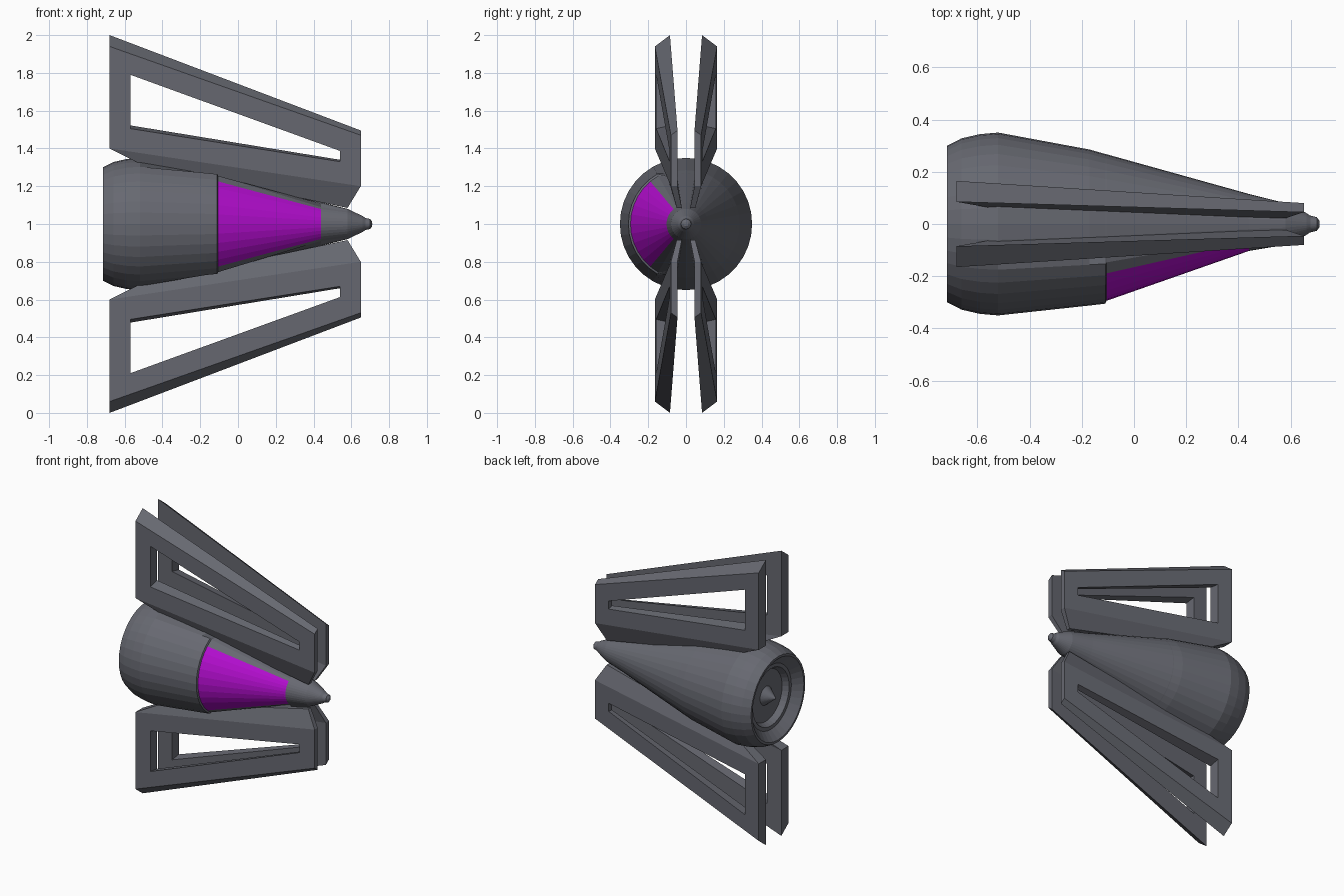
import bpy, bmesh, math

if "Cube" in bpy.data.objects:
    bpy.data.objects.remove(bpy.data.objects["Cube"])


def material(name, rgb):
    m = bpy.data.materials.new(name)
    m.diffuse_color = (*rgb, 1)
    m.use_nodes = True
    m.node_tree.nodes["Principled BSDF"].inputs["Base Color"].default_value = m.diffuse_color
    return m


GREY = material("hull grey", (0.135, 0.14, 0.165))
MAGENTA = material("window magenta", (0.45, 0.004, 0.62))


def finish(bm, name, mats):
    bmesh.ops.recalc_face_normals(bm, faces=bm.faces[:])
    me = bpy.data.meshes.new(name)
    bm.to_mesh(me)
    bm.free()
    for m in mats:
        me.materials.append(m)
    ob = bpy.data.objects.new(name, me)
    bpy.context.collection.objects.link(ob)
    return ob


# Hull: lathe about the x axis; x, radius at the back, radius on the window side
PROFILE = [
    (-0.70, 0.0, 0.0), (-0.62, 0.065, 0.065), (-0.62, 0.18, 0.18),
    (-0.66, 0.20, 0.20), (-0.66, 0.225, 0.225), (-0.715, 0.285, 0.285),
    (-0.715, 0.30, 0.30), (-0.66, 0.328, 0.328), (-0.59, 0.344, 0.344),
    (-0.52, 0.35, 0.35), (-0.17, 0.285, 0.312), (-0.11, 0.268, 0.305),
    (-0.105, 0.267, 0.294), (0.44, 0.115, 0.103), (0.58, 0.08, 0.08),
    (0.66, 0.042, 0.042), (0.675, 0.032, 0.032), (0.70, 0.026, 0.026),
    (0.71, 0.012, 0.012), (0.711, 0.0, 0.0),
]
SEG = 36
WINDOW_ROW = 12

bm = bmesh.new()
rings = []
for x, back, front in PROFILE:
    if back == 0:
        rings.append([bm.verts.new((x, 0, 1))] * SEG)
        continue
    ring = []
    for k in range(SEG):
        a = 2 * math.pi * k / SEG            # angle 0 points to -y
        off = min(k, SEG - k)                # steps away from -y
        r = front if off <= 6 else back
        ring.append(bm.verts.new((x, -r * math.cos(a), 1 + r * math.sin(a))))
    rings.append(ring)
for i in range(len(rings) - 1):
    for k in range(SEG):
        n = (k + 1) % SEG
        quad = [rings[i][k], rings[i][n], rings[i + 1][n], rings[i + 1][k]]
        f = bm.faces.new(list(dict.fromkeys(quad)))
        if i == WINDOW_ROW and (k < 5 or k >= SEG - 5):
            f.material_index = 1
finish(bm, "hull", [GREY, MAGENTA])


# Fins: yawed frames with a slot, and a skirt sloping into the hull
def y_out(x):
    return 0.165 + (x + 0.68) / 1.33 * (0.08 - 0.165)


def y_in(x):
    return 0.085 + (x + 0.68) / 1.33 * (0.045 - 0.085)


def fin(name, sy, sz):
    bm = bmesh.new()

    def loop(pts, yf):
        return [bm.verts.new((x, sy * yf(x), 1 + sz * (z - 1))) for x, z in pts]

    # corner order: rear top, front top, front bottom, rear bottom
    outer = loop([(-0.68, 1.94), (0.65, 1.47), (0.65, 1.2), (-0.68, 1.4)], y_out)
    inner = loop([(-0.68, 2.0), (0.65, 1.495), (0.65, 1.2), (-0.68, 1.4)], y_in)
    slot_o = loop([(-0.57, 1.79), (0.54, 1.387), (0.54, 1.33), (-0.57, 1.505)], y_out)
    slot_i = loop([(-0.57, 1.80), (0.54, 1.392), (0.54, 1.34), (-0.57, 1.522)], y_in)
    skirt_o = loop([(0.58, 1.085), (-0.51, 1.315)], lambda x: y_out(x) - 0.035)
    skirt_i = loop([(0.58, 1.085), (-0.51, 1.315)], lambda x: y_in(x) - 0.025)
    for i in range(4):
        j = (i + 1) % 4
        bm.faces.new([outer[i], outer[j], slot_o[j], slot_o[i]])
        bm.faces.new([inner[i], inner[j], slot_i[j], slot_i[i]])
        bm.faces.new([slot_o[i], slot_o[j], slot_i[j], slot_i[i]])
        if i != 2:
            bm.faces.new([outer[i], outer[j], inner[j], inner[i]])
    bm.faces.new([outer[2], outer[3], skirt_o[1], skirt_o[0]])
    bm.faces.new([inner[2], inner[3], skirt_i[1], skirt_i[0]])
    bm.faces.new([outer[2], skirt_o[0], skirt_i[0], inner[2]])
    bm.faces.new([outer[3], skirt_o[1], skirt_i[1], inner[3]])
    bm.faces.new([skirt_o[0], skirt_o[1], skirt_i[1], skirt_i[0]])
    finish(bm, name, [GREY])


for sz, level in ((1, "upper"), (-1, "lower")):
    for sy, side in ((-1, "front"), (1, "back")):
        fin(f"{level}_{side}_fin", sy, sz)
